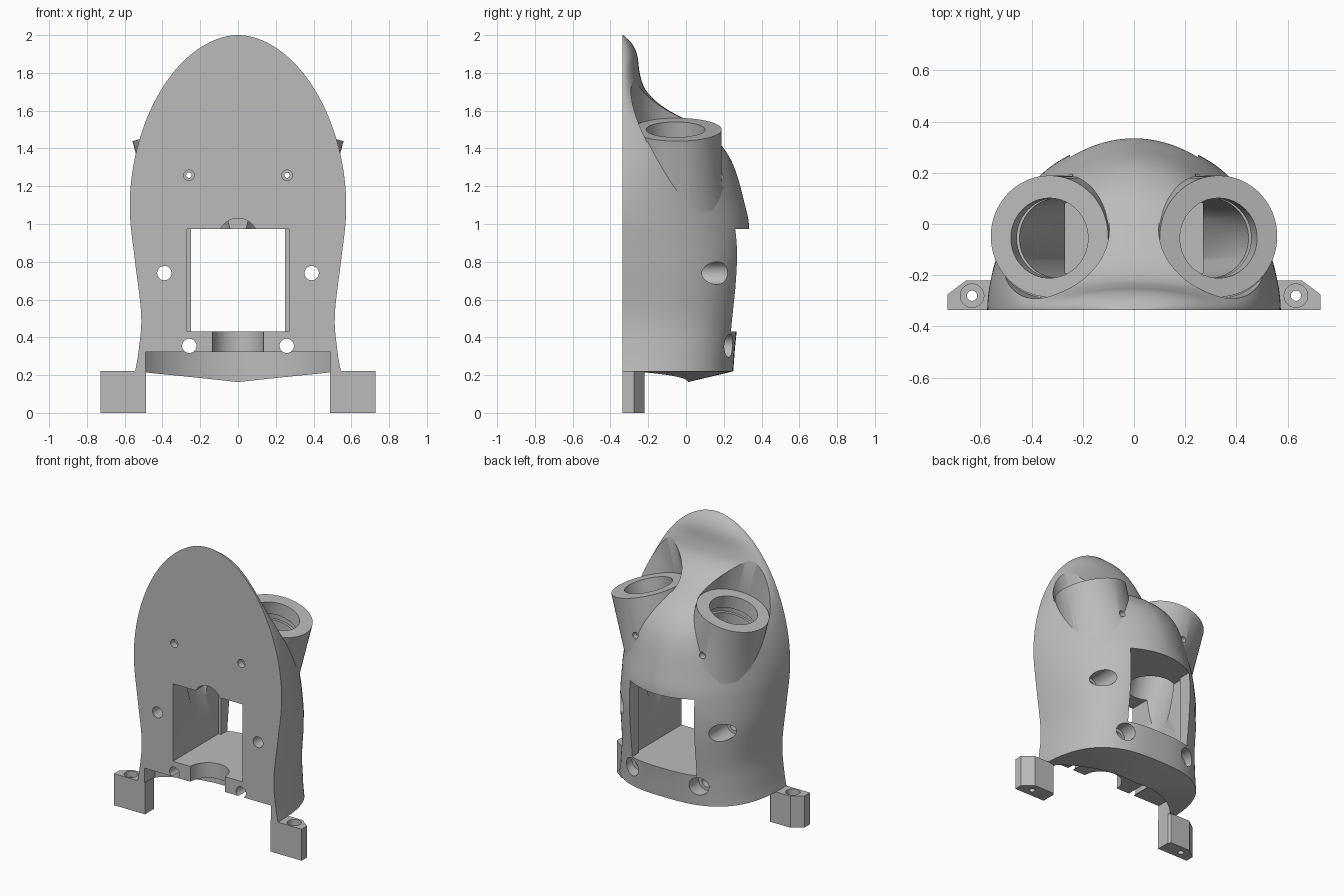
import bpy, bmesh, math
from mathutils import Vector, Matrix

if "Cube" in bpy.data.objects:
    bpy.data.objects.remove(bpy.data.objects["Cube"], do_unlink=True)

grey = bpy.data.materials.new("plain grey")
grey.use_nodes = True
grey.diffuse_color = (0.5, 0.5, 0.5, 1)
grey.node_tree.nodes["Principled BSDF"].inputs["Base Color"].default_value = (0.5, 0.5, 0.5, 1)

FRONT = -0.335


def make(name, bm):
    bmesh.ops.recalc_face_normals(bm, faces=bm.faces)
    mesh = bpy.data.meshes.new(name)
    bm.to_mesh(mesh)
    bm.free()
    mesh.materials.append(grey)
    obj = bpy.data.objects.new(name, mesh)
    bpy.context.collection.objects.link(obj)
    return obj


def rod(name, start, end, r1, r2=None, sides=64):
    """Cylinder or cone between two points."""
    a, b = Vector(start), Vector(end)
    turn = (b - a).to_track_quat('Z', 'Y').to_matrix().to_4x4()
    bm = bmesh.new()
    bmesh.ops.create_cone(bm, cap_ends=True, segments=sides, radius1=r1,
                          radius2=r1 if r2 is None else r2, depth=(b - a).length,
                          matrix=Matrix.Translation((a + b) / 2) @ turn)
    return make(name, bm)


def prism(name, outline, z0, z1):
    """Outline in x and y, raised from z0 to z1."""
    bm = bmesh.new()
    low = [bm.verts.new((x, y, z0)) for x, y in outline]
    high = [bm.verts.new((x, y, z1)) for x, y in outline]
    bm.faces.new(low)
    bm.faces.new(high)
    for i in range(len(low)):
        j = (i + 1) % len(low)
        bm.faces.new((low[i], low[j], high[j], high[i]))
    return make(name, bm)


def box(name, half, y0, y1, z0, z1):
    return prism(name, [(-half, y0), (half, y0), (half, y1), (-half, y1)], z0, z1)


def combine(target, tool, operation='DIFFERENCE'):
    tool.hide_render = True
    mod = target.modifiers.new("shape", 'BOOLEAN')
    mod.operation, mod.solver, mod.object = operation, 'EXACT', tool
    bpy.context.view_layer.objects.active = target
    bpy.ops.object.modifier_apply(modifier=mod.name)
    bpy.data.objects.remove(tool, do_unlink=True)


def curve(keys, z):
    """Smooth interpolation through (z, value) keys."""
    i = max(k for k in range(len(keys) - 1) if keys[k][0] <= z or k == 0)

    def slope(k):
        a, b = keys[max(k - 1, 0)], keys[min(k + 1, len(keys) - 1)]
        return (b[1] - a[1]) / (b[0] - a[0])
    (z0, v0), (z1, v1) = keys[i], keys[i + 1]
    h = z1 - z0
    t = min(max((z - z0) / h, 0), 1)
    return (v0 * (1 + 2 * t) * (1 - t) ** 2 + v1 * t * t * (3 - 2 * t)
            + h * slope(i) * t * (1 - t) ** 2 + h * slope(i + 1) * t * t * (t - 1))


# Body: flat front, curved back, lofted upward
width = [(0.22, 0.545), (0.3, 0.53), (0.5, 0.512), (0.8, 0.545), (1.0, 0.569), (1.1, 0.573)]
back = [(0.22, 0.25), (0.4, 0.265), (0.7, 0.305), (0.97, 0.335), (1.15, 0.3), (1.3, 0.255),
        (1.4, 0.2), (1.5, 0.1), (1.6, -0.09), (1.66, -0.17), (1.72, -0.22), (1.8, -0.245),
        (1.9, -0.26), (1.96, -0.29), (2.0, -0.333)]
power = [(0.22, 2.8), (0.4, 2.8), (0.7, 2.5), (0.97, 1.95), (1.2, 1.8), (1.6, 1.9), (2.0, 2.2)]


def half_width(z):
    if z <= 1.1:
        return curve(width, z)
    return 0.573 * max(1 - ((z - 1.1) / 0.9) ** 1.9, 0.00001) ** (1 / 1.9)


LOW, HIGH, ACROSS = 24, 48, 56
levels = [0.22 + 0.88 * i / LOW for i in range(LOW)]
levels += [1.1 + 0.9 * math.sin(math.pi / 2 * i / HIGH) for i in range(HIGH)] + [1.9998]
bm = bmesh.new()
rings = []
for z in levels:
    w, depth, n = half_width(z), curve(back, z) - FRONT, curve(power, z)
    ring = []
    for i in range(ACROSS + 1):
        a = math.pi * i / ACROSS
        c, s = math.cos(a), max(math.sin(a), 0)
        if i in (0, ACROSS):
            s = 0
        x = math.copysign(abs(c) ** (2 / n), c) * w
        ring.append(bm.verts.new((x, FRONT + depth * s ** (2 / n), z)))
    rings.append(ring)
for a, b in zip(rings, rings[1:]):
    for i in range(ACROSS + 1):
        j = (i + 1) % (ACROSS + 1)
        bm.faces.new((a[i], a[j], b[j], b[i]))
bm.faces.new(rings[-1])
# Shallow pointed underside
apex = bm.verts.new((0, 0.01, 0.163))
for i in range(ACROSS + 1):
    bm.faces.new((rings[0][i], rings[0][(i + 1) % (ACROSS + 1)], apex))
body = make("body_shell", bm)

# Angled tubes, with clearance pockets above their rims
tilt = math.radians(15)
for s in (-1, 1):
    rim = Vector((s * 0.33, -0.048, 1.5))
    axis = Vector((s * math.sin(tilt), 0, math.cos(tilt)))
    combine(body, rod("pocket", rim - axis * 0.02, rim + axis * 0.8, 0.243))
    combine(body, rod("tube", rim - axis * 0.62, rim, 0.237), 'UNION')
for s in (-1, 1):
    rim = Vector((s * 0.33, -0.055, 1.5))
    axis = Vector((s * math.sin(tilt), 0, math.cos(tilt)))
    combine(body, rod("bore", rim - axis * 0.92, rim + axis * 0.1, 0.156))
    combine(body, rod("bore_groove", rim - axis * 0.13, rim - axis * 0.09, 0.172))

# Window, narrower at the back, and an arch above it
combine(body, box("window", 0.27, -0.5, 0.17, 0.43, 0.973))
combine(body, box("window_back", 0.25, 0.1, 0.6, 0.43, 0.973))
combine(body, rod("arch", (0, -0.5, 0.925), (0, -0.12, 0.925), 0.105))

# Curved notch under the front, and the channel in the floor
arc = [(0.49 * i / 20, -0.627 + math.sqrt(0.637 ** 2 - (0.49 * i / 20) ** 2)) for i in range(-20, 21)]
combine(body, prism("notch", arc + [(0.49, -0.6), (-0.49, -0.6)], -0.1, 0.323))
combine(body, rod("channel", (0, FRONT, 0.2), (0, FRONT, 0.6), 0.135))

# Screw holes running front to back: x, z, radius, wide radius, start of wide part
for x, z, r, wide, start in ((0.39, 0.74, 0.038, 0.06, 0.02), (0.258, 0.355, 0.038, 0.062, 0.14),
                             (0.26, 1.258, 0.014, 0.022, 0.15)):
    for s in (-1, 1):
        combine(body, rod("hole", (s * x, -0.6, z), (s * x, 0.6, z), r, sides=32))
        combine(body, rod("hole_back", (s * x, start, z), (s * x, 0.6, z), wide, sides=32))
        if z > 1:
            combine(body, rod("hole_front", (s * x, -0.6, z), (s * x, -0.29, z), 0.028, sides=32))

# Mounting feet with countersunk holes
feet = []
for s, side in ((1, "left"), (-1, "right")):
    outline = [(0.487, FRONT), (0.728, FRONT), (0.728, -0.275), (0.655, -0.22), (0.5, -0.22), (0.487, -0.235)]
    foot = prism(side + "_foot", [(s * x, y) for x, y in outline], 0, 0.221)
    x, y = s * 0.632, -0.28
    combine(foot, rod("foot_hole", (x, y, -0.1), (x, y, 0.4), 0.02, sides=32))
    combine(foot, rod("countersink", (x, y, 0.18), (x, y, 0.3), 0.046, sides=32))
    feet.append(foot)

# Smooth shading with sharp edges kept
bpy.ops.object.select_all(action='DESELECT')
for obj in [body] + feet:
    obj.select_set(True)
bpy.context.view_layer.objects.active = body
bpy.ops.object.shade_smooth_by_angle(angle=math.radians(30))
